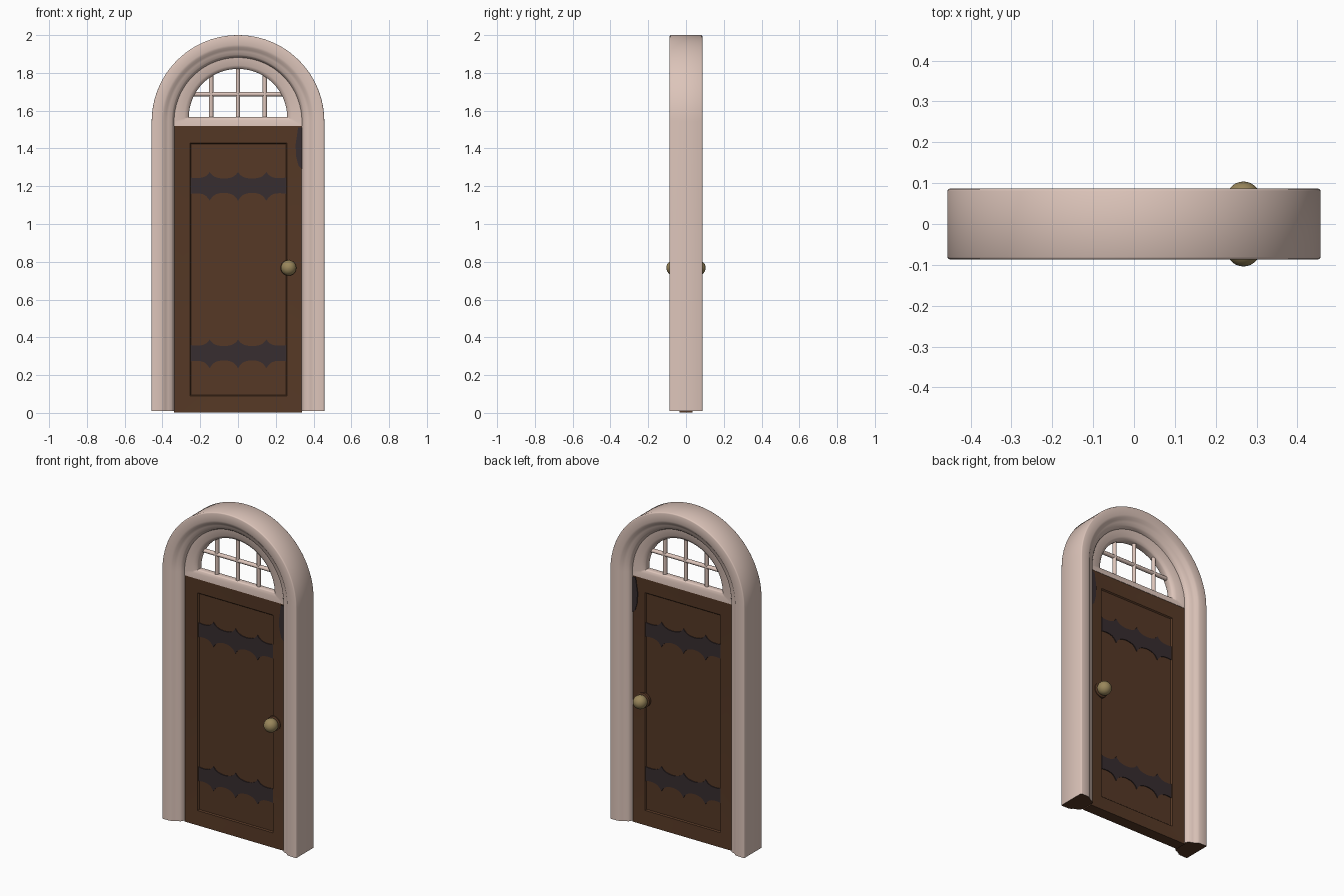
import bpy, bmesh, math

if "Cube" in bpy.data.objects:
    bpy.data.objects.remove(bpy.data.objects["Cube"])


def material(name, rgb):
    m = bpy.data.materials.new(name)
    m.diffuse_color = (*rgb, 1)
    m.use_nodes = True
    m.node_tree.nodes["Principled BSDF"].inputs["Base Color"].default_value = m.diffuse_color
    return m


STONE = material("pale stone", (0.72, 0.555, 0.49))
WOOD = material("brown wood", (0.092, 0.040, 0.019))
IRON = material("dark iron", (0.038, 0.026, 0.029))
BRASS = material("dull brass", (0.32, 0.24, 0.105))


def finish(bm, name, mat, angle):
    bmesh.ops.recalc_face_normals(bm, faces=bm.faces)
    me = bpy.data.meshes.new(name)
    bm.to_mesh(me)
    bm.free()
    ob = bpy.data.objects.new(name, me)
    bpy.context.collection.objects.link(ob)
    me.materials.append(mat)
    bpy.ops.object.select_all(action='DESELECT')
    ob.select_set(True)
    bpy.context.view_layer.objects.active = ob
    bpy.ops.object.shade_smooth_by_angle(angle=math.radians(angle))
    return ob


def loft(name, loops, mat, ring=False, angle=35):
    """Skin closed loops of equal length; cap the ends unless they join in a ring."""
    bm = bmesh.new()
    vs = [[bm.verts.new(p) for p in lp] for lp in loops]
    n = len(loops[0])
    pairs = list(zip(vs, vs[1:])) + ([(vs[-1], vs[0])] if ring else [])
    for a, b in pairs:
        for i in range(n):
            j = (i + 1) % n
            bm.faces.new((a[i], a[j], b[j], b[i]))
    if not ring:
        bm.faces.new(vs[0])
        bm.faces.new(vs[-1])
    return finish(bm, name, mat, angle)


def plate(name, outline, y0, y1, mat):
    return loft(name, [[(x, y, z) for x, z in outline] for y in (y0, y1)], mat)


def rect(x0, x1, z0, z1, y):
    return [(x0, y, z0), (x1, y, z0), (x1, y, z1), (x0, y, z1)]


SPRING = 1.543   # height where the arch begins
ARC = 48

# arched surround: moulded profile (radius, y) swept up, over and down
half = [(0.457, -0.081), (0.4545, -0.0855), (0.450, -0.087), (0.405, -0.086),
        (0.393, -0.082), (0.382, -0.072), (0.370, -0.066), (0.352, -0.060),
        (0.345, -0.052), (0.337, -0.034)]
profile = half + [(r, -y) for r, y in reversed(half)]
stations = [(1, 0, 0.01)]
stations += [(math.cos(math.pi * i / ARC), math.sin(math.pi * i / ARC), SPRING)
             for i in range(ARC + 1)]
stations += [(-1, 0, 0.01)]
frame = loft("arched_frame", [[(r * c, y, z + r * s) for r, y in profile]
                              for c, s, z in stations], STONE, angle=50)
frame.data.materials.append(WOOD)
for f in frame.data.polygons:      # bare wood on the undersides of the jambs
    if f.center.z < 0.05 and f.normal.z < -0.9:
        f.material_index = 1

# door leaf with sloping stiles and a recessed panel on both faces
px0, px1, pz0, pz1, g = -0.255, 0.259, 0.09, 1.43, 0.006
inner = (px0 + g, px1 - g, pz0 + g, pz1 - g)
edge = (px0, px1, pz0, pz1)
outer = (-0.34, 0.34, 0.003, 1.52)
loft("door_leaf", [rect(*inner, -0.021), rect(*edge, -0.028), rect(*outer, -0.035),
                   rect(*outer, 0.035), rect(*edge, 0.028), rect(*inner, 0.021)], WOOD)


# fanlight surround: half-round ring with a splayed opening
def half_round(rx, rz, zc, zb, y):
    pts = [(rx * math.cos(math.pi * i / ARC), y, zc + rz * math.sin(math.pi * i / ARC))
           for i in range(ARC + 1)]
    return pts + [(-rx, y, zb), (rx, y, zb)]


def fan_loops(s):
    return [half_round(0.342, 0.342, SPRING, 1.519, s * 0.037),
            half_round(0.285, 0.280, 1.560, 1.548, s * 0.032),
            half_round(0.266, 0.259, 1.564, 1.562, s * 0.022),
            half_round(0.260, 0.254, 1.567, 1.567, s * 0.014)]


loft("fanlight_frame", fan_loops(-1) + fan_loops(1)[::-1], STONE, ring=True, angle=50)


# fanlight glazing bars, softly rounded
def bar(name, a, b, w=0.012, d=0.014):
    sec = [(w * math.cos(math.pi * (k + .5) / 4), d * math.sin(math.pi * (k + .5) / 4))
           for k in range(8)]
    upright = a[0] == b[0]
    loft(name, [[(x + u, v, z) if upright else (x, v, z + u) for u, v in sec]
                for x, z in (a, b)], STONE, angle=50)


for i, (x, top) in enumerate([(-0.142, 1.785), (0, 1.828), (0.142, 1.785)]):
    bar(f"upright_bar_{i}", (x, 1.558), (x, top))
bar("cross_bar", (-0.24, 1.687), (0.24, 1.687))


# iron straps with cusped edges
def half_height(x, cusp):
    d = min(abs(x - c) for c in (-0.15, 0, 0.15))
    end = min(x - px0, px1 - x)
    return 0.036 + cusp * math.exp(-d / 0.022) + 0.008 * math.exp(-end / 0.03)


xs = sorted([px0 + 0.003 + (px1 - px0 - 0.006) * i / 48 for i in range(49)]
            + [-0.15, 0.0, 0.15])
for side, s in (("front", -1), ("back", 1)):
    for level, zc in (("upper", 1.203), ("lower", 0.316)):
        outline = [(x, zc - half_height(x, 0.044)) for x in xs]
        outline += [(x, zc + half_height(x, 0.036)) for x in reversed(xs)]
        plate(f"{level}_strap_{side}", outline, s * 0.020, s * 0.026, IRON)

    # dark plate at the top of the lock stile
    plate(f"edge_plate_{side}", [(0.339, 1.29), (0.339, 1.51), (0.318, 1.51),
                                 (0.305, 1.42), (0.307, 1.36), (0.32, 1.31)],
          s * 0.030, s * 0.037, IRON)

    # turned knob and its round backplate
    def turned(name, pts, mat, x=0.268, z=0.768, n=24):
        loft(name, [[(x + r * math.cos(2 * math.pi * k / n), s * y,
                      z + r * math.sin(2 * math.pi * k / n)) for k in range(n)]
                    for r, y in pts], mat)

    turned(f"knob_backplate_{side}", [(0.044, 0.020), (0.044, 0.036), (0.036, 0.041)], WOOD)
    ball = [(0.041 * math.sin(t), 0.063 - 0.041 * math.cos(t))
            for t in [math.pi * (0.15 + 0.84 * i / 12) for i in range(13)]]
    turned(f"knob_{side}", [(0.018, 0.024)] + ball, BRASS)
